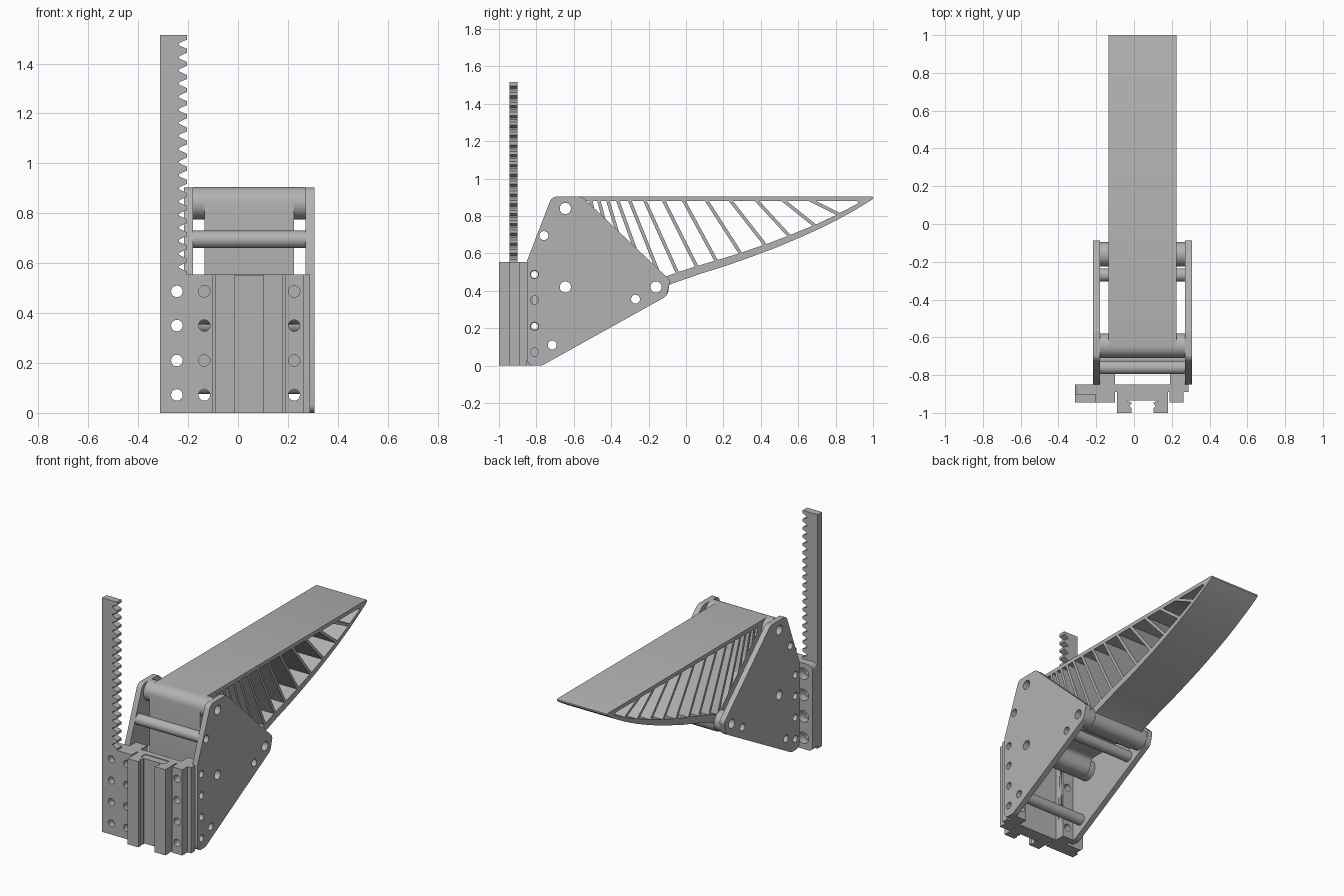
import bpy, bmesh, math
from mathutils import Matrix, Vector

if "Cube" in bpy.data.objects:
    bpy.data.objects.remove(bpy.data.objects["Cube"])

grey = bpy.data.materials.new("plain grey")
grey.diffuse_color = (0.45, 0.45, 0.45, 1)
grey.use_nodes = True
grey.node_tree.nodes["Principled BSDF"].inputs["Base Color"].default_value = grey.diffuse_color
MID = 0.045  # x of the assembly's mirror plane

# Profile axes: (u, v) and extrusion direction
ALONG_X = Matrix(((0, 0, 1), (1, 0, 0), (0, 1, 0))).to_4x4()
ALONG_Y = Matrix(((1, 0, 0), (0, 0, -1), (0, 1, 0))).to_4x4()
ALONG_Z = Matrix.Identity(4)


def circle(u, v, r, n=28):
    return [(u + r * math.cos(2 * math.pi * i / n), v + r * math.sin(2 * math.pi * i / n)) for i in range(n)]


def rect(u0, u1, v0, v1):
    return [(u0, v0), (u1, v0), (u1, v1), (u0, v1)]


def fillet(pts, n=8):
    """Round the corners of a polygon given as (u, v, radius)."""
    out = []
    for i, (u, v, r) in enumerate(pts):
        p = Vector((u, v))
        if r == 0:
            out.append((u, v))
            continue
        a = (Vector(pts[i - 1][:2]) - p).normalized()
        b = (Vector(pts[(i + 1) % len(pts)][:2]) - p).normalized()
        half = a.angle(b) / 2
        c = p + (a + b).normalized() * (r / math.sin(half))
        s = p + a * (r / math.tan(half)) - c
        e = p + b * (r / math.tan(half)) - c
        turn = math.atan2(s.x * e.y - s.y * e.x, s.dot(e))
        for k in range(n + 1):
            t = turn * k / n
            out.append((c.x + s.x * math.cos(t) - s.y * math.sin(t),
                        c.y + s.x * math.sin(t) + s.y * math.cos(t)))
    return out


def extrude(name, axes, lo, hi, outline, holes=()):
    """Solid from an outline with holes, reaching from lo to hi on its axis."""
    cu = bpy.data.curves.new(name, 'CURVE')
    cu.dimensions, cu.fill_mode = '2D', 'BOTH'
    cu.extrude = (hi - lo) / 2
    for loop in [outline, *holes]:
        sp = cu.splines.new('POLY')
        sp.points.add(len(loop) - 1)
        for p, (u, v) in zip(sp.points, loop):
            p.co = (u, v, 0, 1)
        sp.use_cyclic_u = True
    tmp = bpy.data.objects.new(name + "_curve", cu)
    bpy.context.scene.collection.objects.link(tmp)
    dg = bpy.context.evaluated_depsgraph_get()
    me = bpy.data.meshes.new_from_object(tmp.evaluated_get(dg))
    bpy.data.objects.remove(tmp)
    shift = axes.to_3x3().col[2]
    sign = sum(shift)
    me.transform(Matrix.Translation(shift * sign * (lo + hi) / 2) @ axes)
    bm = bmesh.new()
    bm.from_mesh(me)
    bmesh.ops.remove_doubles(bm, verts=bm.verts, dist=1e-5)
    bmesh.ops.recalc_face_normals(bm, faces=bm.faces)
    bm.to_mesh(me)
    bm.free()
    me.name = name
    me.materials.clear()
    me.materials.append(grey)
    me.shade_smooth()
    me.set_sharp_from_angle(angle=math.radians(30))
    ob = bpy.data.objects.new(name, me)
    bpy.context.scene.collection.objects.link(ob)
    return ob


def both_sides(name, near, far, outline, holes=()):
    """Pair of parts spanning near..far from the mirror plane."""
    extrude("left_" + name, ALONG_X, MID - far, MID - near, outline, holes)
    extrude("right_" + name, ALONG_X, MID + near, MID + far, outline, holes)


PINS = [(-0.645, 0.84), (-0.645, 0.42), (-0.16, 0.42)]
RODS = [(-0.76, 0.695), (-0.27, 0.355), (-0.715, 0.11)]
ROWS = [0.072, 0.21, 0.35, 0.487]
H = 0.555  # carriage height

# Side plates
plate = fillet([(-0.85, 0, 0.035), (-0.77, 0, 0.06), (-0.105, 0.37, 0.04), (-0.083, 0.455, 0.03),
                (-0.556, 0.903, 0.05), (-0.718, 0.903, 0.04), (-0.85, 0.56, 0)])
both_sides("side_plate", 0.225, 0.261, plate,
           [circle(y, z, 0.03) for y, z in PINS] + [circle(y, z, 0.024) for y, z in RODS]
           + [circle(-0.81, z, 0.022) for z in ROWS])

# Spacer bosses on the pins and tie rods between the plates
for i, (y, z) in enumerate(PINS):
    both_sides(f"pin_boss_{i + 1}", 0.18, 0.225, circle(y, z, 0.065, 40), [circle(y, z, 0.03)])
for i, (y, z) in enumerate(RODS):
    extrude(f"tie_rod_{i + 1}", ALONG_X, MID - 0.225, MID + 0.225, circle(y, z, 0.035), [circle(y, z, 0.024)])

# Ribbed arm: curved underside, slots between leaning ribs
under = [(-0.09, 0.43), (-0.075, 0.438), (0.075, 0.49), (0.21, 0.532), (0.34, 0.578), (0.475, 0.628),
         (0.61, 0.685), (0.71, 0.73), (0.81, 0.78), (0.91, 0.835), (0.99, 0.884)]


def floor_z(y):
    """Lowest point of a slot at y."""
    z = under[0][1] + 0.35 * (y - under[0][0])
    for (y0, z0), (y1, z1) in zip(under, under[1:]):
        if y0 <= y <= y1:
            z = z0 + (z1 - z0) * (y - y0) / (y1 - y0)
    return max(z + 0.05 - 0.025 * y, 0.86 - 0.943 * (y + 0.556))


CEIL = 0.88


def rib_foot(top, lean):
    z = CEIL
    while z > floor_z(top + lean * (CEIL - z)):
        z -= 0.001
    return (top + lean * (CEIL - z), z)


ribs = [(-0.55, 0.16), (-0.508, 0.2), (-0.465, 0.26), (-0.417, 0.3), (-0.364, 0.36), (-0.3, 0.4),
        (-0.219, 0.45), (-0.118, 0.5), (-0.011, 0.54), (0.112, 0.64), (0.24, 0.78), (0.38, 0.92),
        (0.524, 1.25), (0.674, 2.0), (0.925, 1.0)]
slots = []
for (t0, s0), (t1, s1) in zip(ribs, ribs[1:]):
    a = t0 + 0.009 * math.hypot(1, s0)
    b = t1 - 0.009 * math.hypot(1, s1)
    slots.append([(a, CEIL), rib_foot(a, s0), rib_foot(b, s1), (b, CEIL)])
arm = fillet([(-0.71, 0.905, 0.065), (-0.71, 0.355, 0.065), (-0.58, 0.355, 0.055), (-0.56, 0.45, 0.03),
              (-0.24, 0.45, 0.03), (-0.225, 0.355, 0.058), (-0.1, 0.355, 0.055)]
             + [(y, z, 0) for y, z in under] + [(1, 0.892, 0), (1, 0.902, 0), (0.99, 0.905, 0)])
extrude("ribbed_arm", ALONG_X, MID - 0.18, MID + 0.18, arm, slots + [circle(y, z, 0.03) for y, z in PINS])

# Toothed rack, widening into the left mounting plate
PITCH, TEETH, TOP = 0.0525, 18, 1.515
rack = [(-0.312, 0), (-0.1, 0), (-0.1, H), (-0.205, H)]
for i in range(TEETH):
    z = H + 0.012 + i * PITCH
    rack += [(-0.205, z), (-0.222, z + 0.007), (-0.236, z + 0.014), (-0.236, z + 0.022),
             (-0.222, z + 0.029), (-0.205, z + 0.036)]
rack += [(-0.205, TOP), (-0.312, TOP)]
extrude("toothed_rack", ALONG_Y, -0.945, -0.9, rack, [circle(x, z, 0.023) for x in (-0.245, -0.135) for z in ROWS])

# Flange behind the rack with counterbores
flange = fillet([(-0.312, 0, 0.03), (-0.1, 0, 0), (-0.1, H, 0), (-0.312, H, 0.03)])
extrude("rack_flange", ALONG_Y, -0.9, -0.85, flange,
        [circle(x, z, r) for x, r in ((-0.245, 0.037), (-0.135, 0.023)) for z in ROWS])

# Right mounting plate in two steps
right_holes = [circle(0.225, z, 0.023) for z in ROWS]
extrude("right_mount_front", ALONG_Y, -0.945, -0.89, rect(0.188, 0.262, 0, H), right_holes)
extrude("right_mount_back", ALONG_Y, -0.89, -0.85, rect(0.188, 0.288, 0, H), right_holes)

# Brackets joining the mounts to the side plates, cross-drilled for screws
for name, x0, x1, hx in (("left", -0.18, -0.1, -0.135), ("right", 0.19, 0.27, 0.225)):
    br = extrude(name + "_bracket", ALONG_Y, -0.85, -0.785, rect(x0, x1, 0, H),
                 [circle(hx, ROWS[i], 0.023) for i in (0, 2)])
    for i in (1, 3):
        cut = extrude(f"{name}_screw_cutter_{i}", ALONG_X, x0 - 0.02, x1 + 0.02, circle(-0.81, ROWS[i], 0.018))
        cut.hide_render = True
        cut.hide_set(True)
        mod = br.modifiers.new("screw_hole", 'BOOLEAN')
        mod.operation, mod.object, mod.solver = 'DIFFERENCE', cut, 'EXACT'

# Carriage: back plate, centre slider and two notched guide jaws
extrude("carriage_back", ALONG_Y, -0.89, -0.85, rect(-0.1, 0.19, 0, H))
extrude("slider_core", ALONG_Z, 0, H - 0.005, rect(-0.04, 0.13, -0.935, -0.89))
jaw = [(0.135, -0.89), (0.135, -1), (0.058, -1), (0.058, -0.975), (0.07, -0.965), (0.058, -0.952),
       (0.058, -0.945), (0.085, -0.935), (0.085, -0.89)]
for name, s in (("left", -1), ("right", 1)):
    extrude(name + "_guide_jaw", ALONG_Z, 0, H, [(MID + s * x, y) for x, y in jaw])
